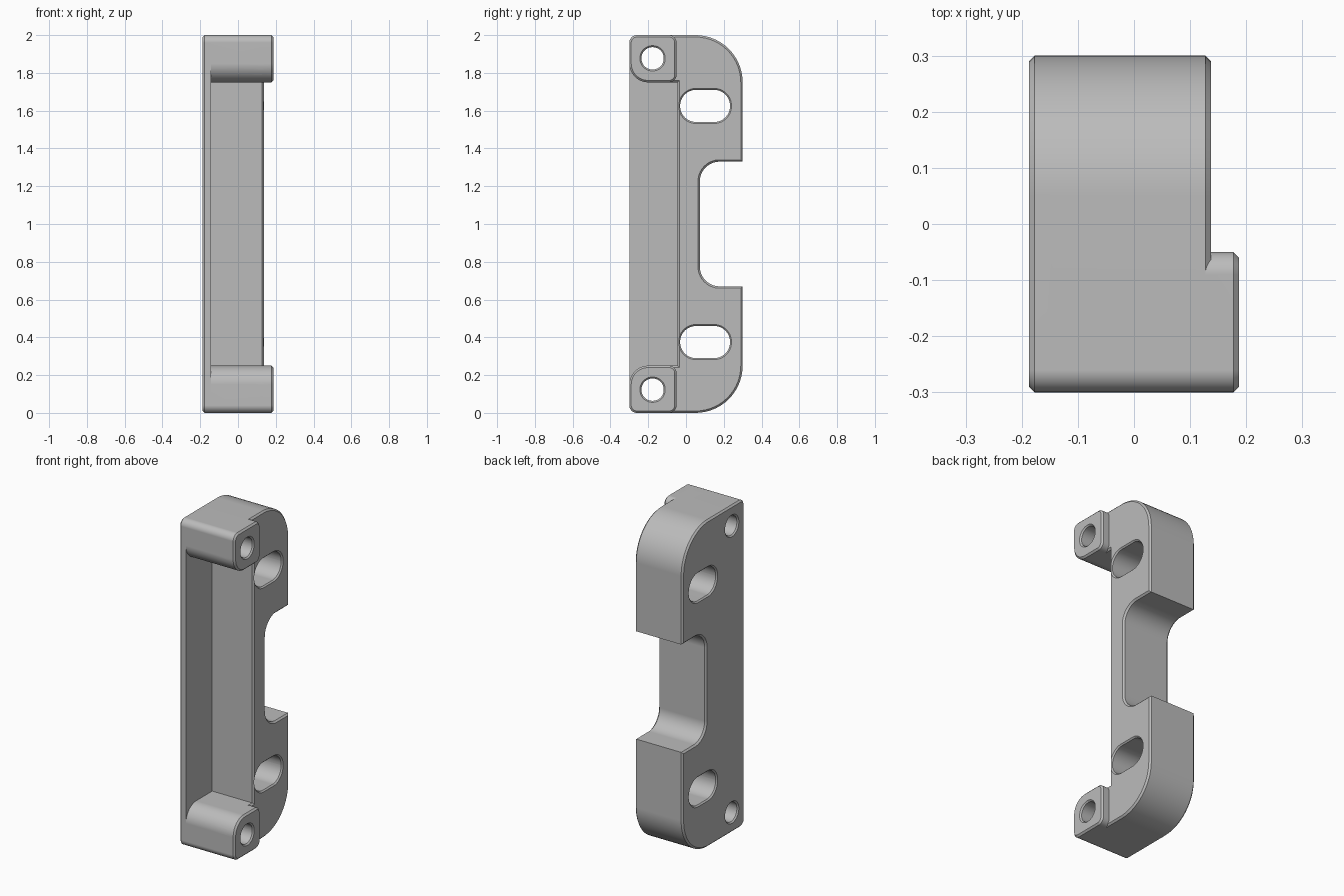
import bpy, bmesh, math
from mathutils import Vector

cube = bpy.data.objects.get("Cube")
if cube:
    bpy.data.objects.remove(cube, do_unlink=True)

grey = bpy.data.materials.new("plain_grey")
grey.use_nodes = True
grey.diffuse_color = (0.5, 0.5, 0.5, 1)
grey.node_tree.nodes["Principled BSDF"].inputs["Base Color"].default_value = (0.5, 0.5, 0.5, 1)

HEIGHT = 2.0
CHAMFER = 0.01
BACK, WEB, BODY, BOSS = -0.187, -0.143, 0.137, 0.187   # levels along x


def flip(corners):
    """Mirror a corner list top to bottom, keeping its winding."""
    return [(y, HEIGHT - z, r) for y, z, r in reversed(corners)]


def rounded(corners, steps=14):
    """Turn (y, z, radius) corners into a filleted outline."""
    out = []
    for i, (y, z, r) in enumerate(corners):
        p = Vector((y, z))
        if r == 0:
            out.append(p)
            continue
        u = (Vector(corners[i - 1][:2]) - p).normalized()
        v = (Vector(corners[(i + 1) % len(corners)][:2]) - p).normalized()
        half = u.angle(v) / 2
        centre = p + (u + v).normalized() * r / math.sin(half)
        a = p + u * r / math.tan(half) - centre
        b = p + v * r / math.tan(half) - centre
        sweep = a.angle(b)
        for k in range(steps + 1):
            t = k / steps
            q = centre + (a * math.sin((1 - t) * sweep) + b * math.sin(t * sweep)) / math.sin(sweep)
            out.append(Vector((round(q.x, 5), round(q.y, 5))))
    return out


def inset(outline, d):
    """Offset a counter-clockwise outline inwards by d."""
    out = []
    for i, p in enumerate(outline):
        e = (p - outline[i - 1]).normalized()
        f = (outline[(i + 1) % len(outline)] - p).normalized()
        n, m = Vector((-e.y, e.x)), Vector((-f.y, f.x))
        out.append(p + (n + m) * d / (1 + n.dot(m)))
    return out


def solid(name, corners, sections):
    """Loft an outline through (x, inset) sections."""
    outline = rounded(corners)
    bm = bmesh.new()
    rings = [[bm.verts.new((x, p.x, p.y)) for p in inset(outline, d)] for x, d in sections]
    n = len(outline)
    for a, b in zip(rings, rings[1:]):
        for i in range(n):
            j = (i + 1) % n
            bm.faces.new((a[i], a[j], b[j], b[i]))
    bm.faces.new(list(reversed(rings[0])))
    bm.faces.new(rings[-1])
    bmesh.ops.recalc_face_normals(bm, faces=bm.faces)
    mesh = bpy.data.meshes.new(name)
    bm.to_mesh(mesh)
    bm.free()
    mesh.materials.append(grey)
    ob = bpy.data.objects.new(name, mesh)
    bpy.context.collection.objects.link(ob)
    return ob


def combine(target, tool, operation):
    mod = target.modifiers.new("join", 'BOOLEAN')
    mod.operation, mod.solver, mod.object = operation, 'EXACT', tool
    bpy.context.view_layer.objects.active = target
    bpy.ops.object.modifier_apply(modifier=mod.name)
    bpy.data.objects.remove(tool, do_unlink=True)


def opening(name, y, z, w, h, top):
    """Rounded through-hole cutter, flared to chamfer both rims."""
    r = min(w, h) / 2 - 0.001
    corners = [(y + sy * w / 2, z + sz * h / 2, r)
               for sy, sz in ((-1, -1), (1, -1), (1, 1), (-1, 1))]
    c = CHAMFER * 0.8
    return solid(name, corners, [(BACK - c, -2 * c), (BACK + c, 0), (top - c, 0), (top + c, -2 * c)])


# Outline with rear recess, thin web at the back
lower = [(-0.3, 0, 0.04), (0.3, 0, 0.25), (0.3, 0.67, 0), (0.073, 0.67, 0.105)]
bracket = solid("bracket_body", lower + flip(lower),
                [(BACK, CHAMFER), (BACK + CHAMFER, 0), (WEB, 0)])

# Thick body with an open pocket along the front
pocket = [(-0.045, 0.25, 0), (-0.3, 0.25, 0.1)] + lower
combine(bracket, solid("thick_body", pocket + flip(pocket),
                       [(WEB, 0), (BODY - CHAMFER, 0), (BODY, CHAMFER)]), 'UNION')

# Raised bosses at both ends
boss = [(-0.3, 0, 0.04), (-0.05, 0, 0.04), (-0.05, 0.25, 0.04), (-0.3, 0.25, 0.1)]
for corners in (boss, flip(boss)):
    combine(bracket, solid("boss", corners,
                           [(WEB, 0), (BOSS - CHAMFER, 0), (BOSS, CHAMFER)]), 'UNION')

# Screw holes and slots
for side in (-1, 1):
    combine(bracket, opening("screw_hole", -0.177, 1 + side * 0.877, 0.118, 0.118, BOSS), 'DIFFERENCE')
    combine(bracket, opening("slot", 0.101, 1 + side * 0.625, 0.264, 0.17, BODY), 'DIFFERENCE')

# Smooth curves, crisp edges
bpy.ops.object.select_all(action='DESELECT')
bracket.select_set(True)
bpy.context.view_layer.objects.active = bracket
bpy.ops.object.shade_smooth_by_angle(angle=math.radians(30))
weighted = bracket.modifiers.new("weighted_normals", 'WEIGHTED_NORMAL')
weighted.keep_sharp = True
